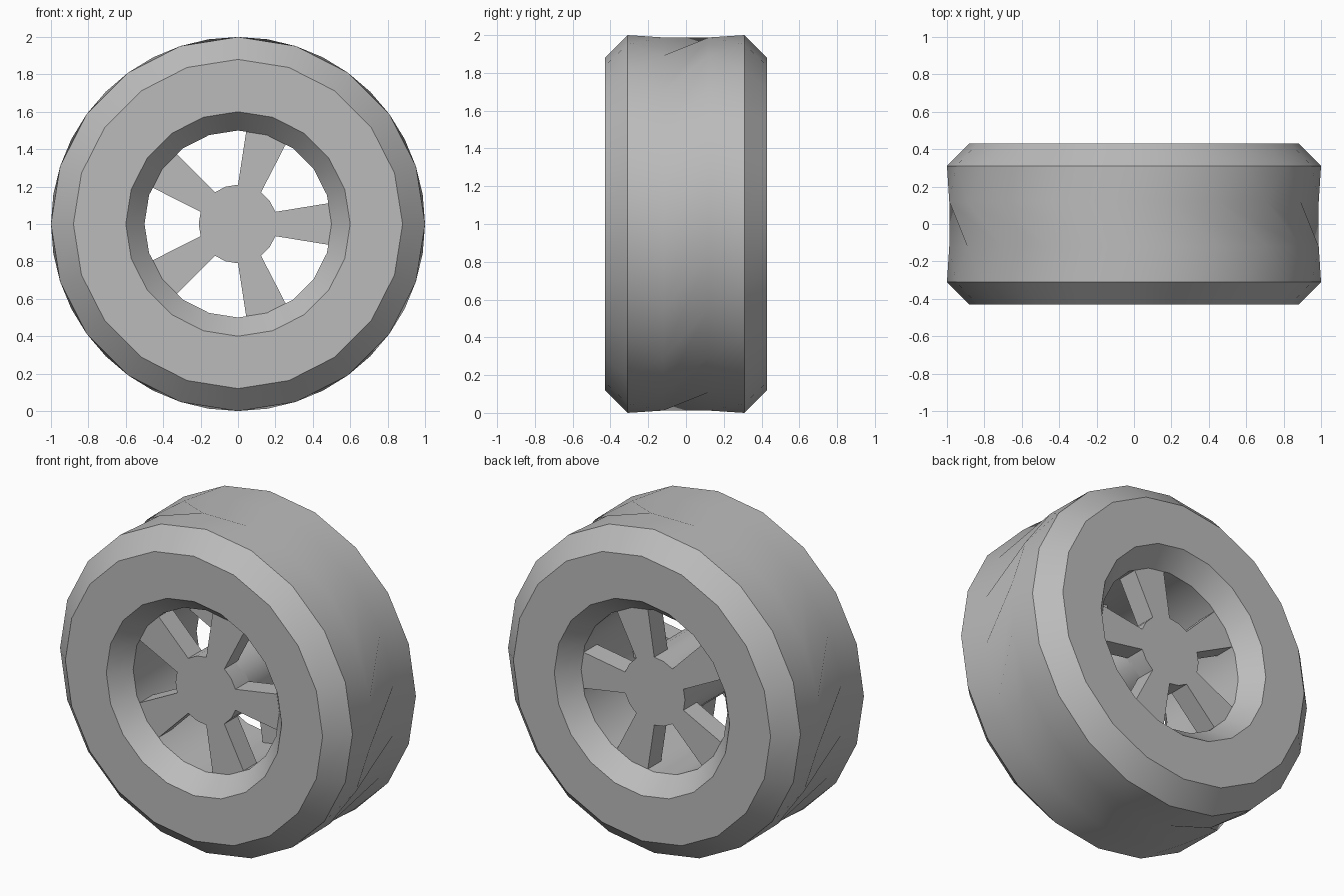
import bpy, bmesh
from math import sin, cos, radians

cube = bpy.data.objects.get("Cube")
if cube:
    bpy.data.objects.remove(cube, do_unlink=True)

SIDES = 20
STEP = 360 / SIDES

grey = bpy.data.materials.new("plain_grey")
grey.use_nodes = True
colour = (0.5, 0.5, 0.5, 1)
grey.diffuse_color = colour
grey.node_tree.nodes["Principled BSDF"].inputs["Base Color"].default_value = colour


def polar(radius, angle, y):
    """Point on the wheel, with the angle measured from the top towards +x."""
    a = radians(angle)
    return (radius * sin(a), y, 1 + radius * cos(a))


def finish(name, bm):
    bmesh.ops.recalc_face_normals(bm, faces=bm.faces)
    mesh = bpy.data.meshes.new(name)
    bm.to_mesh(mesh)
    bm.free()
    mesh.materials.append(grey)
    obj = bpy.data.objects.new(name, mesh)
    bpy.context.collection.objects.link(obj)
    bpy.ops.object.select_all(action="DESELECT")
    obj.select_set(True)
    bpy.context.view_layer.objects.active = obj
    bpy.ops.object.shade_smooth_by_angle(angle=radians(30))


def lathe(name, profile, closed):
    """Spin a profile of (radius, y, twist) around the axle."""
    bm = bmesh.new()
    columns = [[bm.verts.new(polar(r, k * STEP + twist, y)) for r, y, twist in profile]
               for k in range(SIDES)]
    count = len(profile)
    for k in range(SIDES):
        a, b = columns[k], columns[(k + 1) % SIDES]
        for i in range(count if closed else count - 1):
            j = (i + 1) % count
            bm.faces.new((a[i], a[j], b[j], b[i]))
    finish(name, bm)


# Tire and rim, with the tread columns twisted into a zigzag
half = [(0.5, 0.31, 0), (0.6, 0.43, 0), (0.88, 0.43, 0), (1, 0.31, 0), (1, 0.12, -STEP / 2)]
lathe("tire", half + [(r, -y, -t) for r, y, t in reversed(half)], True)

# Hub barrel joining the two spoke plates
HUB = 0.21
lathe("hub_barrel", [(HUB, -0.2, 0), (HUB, 0.2, 0)], False)

# Star-shaped plates: the hub disc and five flaring spokes in one outline
star = [(HUB, -STEP), (0.5, -12.9), (0.5, 0), (0.5, 12.9), (HUB, STEP), (HUB, 2 * STEP)]
for name, outer, depth in (("front_spokes", -0.31, 0.13), ("back_spokes", 0.31, -0.13)):
    bm = bmesh.new()
    outline = [bm.verts.new(polar(r, 90 + 72 * s + a, outer)) for s in range(5) for r, a in star]
    plate = bm.faces.new(outline)
    copy = bmesh.ops.extrude_face_region(bm, geom=[plate], use_keep_orig=True)["geom"]
    moved = [v for v in copy if isinstance(v, bmesh.types.BMVert)]
    bmesh.ops.translate(bm, verts=moved, vec=(0, depth, 0))
    finish(name, bm)
